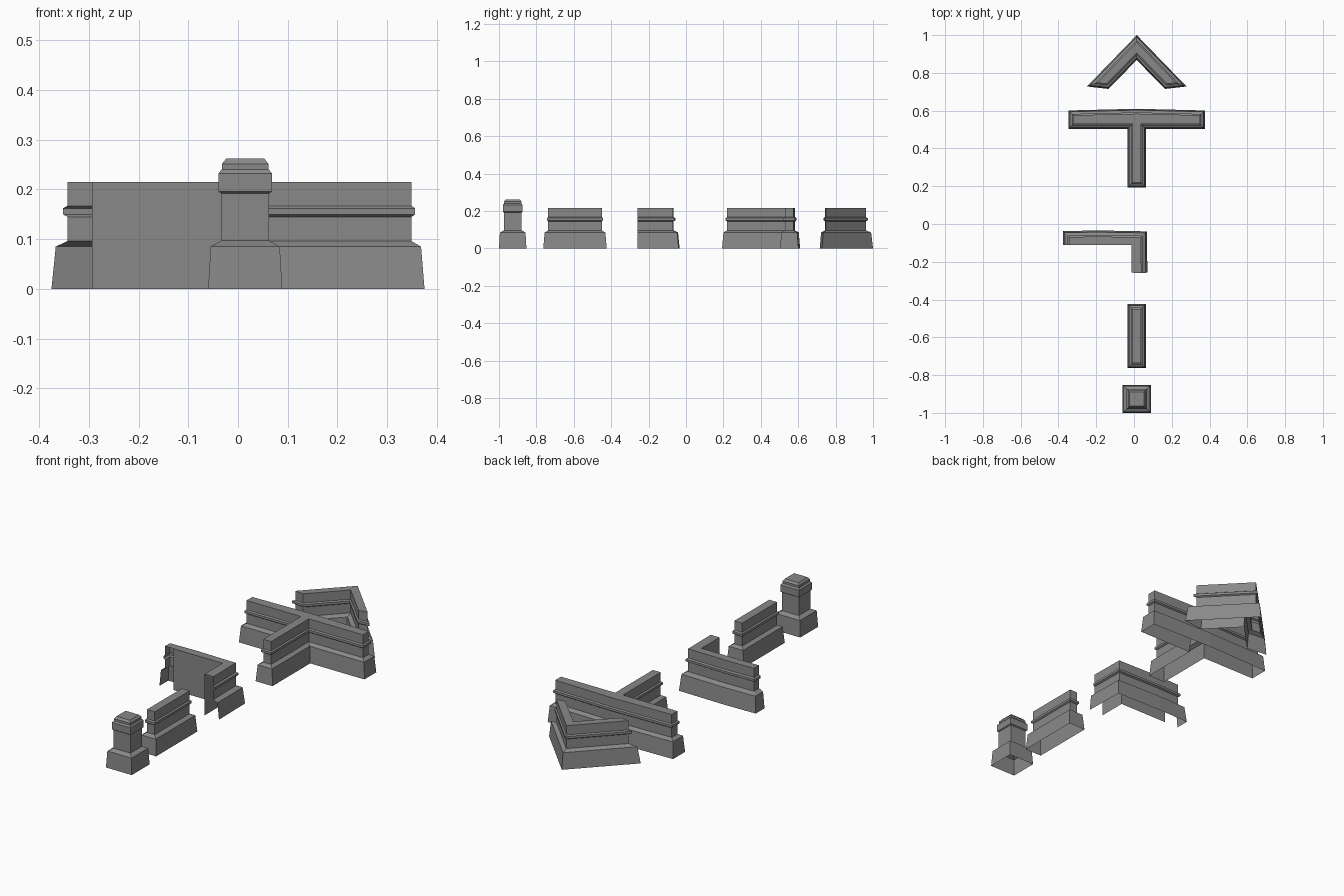
import bpy, bmesh
from mathutils import Vector

if "Cube" in bpy.data.objects:
    bpy.data.objects.remove(bpy.data.objects["Cube"])

# wall profile: (inset from footprint, height) - plinth, wall, string moulding, wall
WALL = [(0, 0), (.007, .085), (.026, .096), (.026, .145), (.019, .150),
        (.019, .162), (.026, .167), (.026, .215)]
# pillar profile: plinth, shaft, cap band, stepped top
PILLAR = [(0, 0), (.005, .085), (.0265, .097), (.0265, .192), (.0205, .196), (.0205, .232),
          (.0255, .238), (.0275, .240), (.0275, .251), (.036, .262)]

grey = bpy.data.materials.new("dark_grey")
grey.diffuse_color = (.25, .25, .25, 1)
grey.use_nodes = True
grey.node_tree.nodes["Principled BSDF"].inputs["Base Color"].default_value = grey.diffuse_color


def inset(points, d, closed=True):
    """Mitred inset to the left of a counter-clockwise path."""
    pts = [Vector(p) for p in points]
    n = len(pts)
    out = []
    for i, p in enumerate(pts):
        normals = []
        if closed or i > 0:
            e = (p - pts[i - 1]).normalized()
            normals.append(Vector((-e.y, e.x)))
        if closed or i < n - 1:
            e = (pts[(i + 1) % n] - p).normalized()
            normals.append(Vector((-e.y, e.x)))
        m = sum(normals, Vector((0, 0))).normalized()
        out.append(p + m * (d / m.dot(normals[0])))
    return out


def make(name, footprint, profile, closed=True, inner=()):
    """Sweep profile round footprint, cap the top, leave the bottom open."""
    bm = bmesh.new()
    rings = [[bm.verts.new((p.x, p.y, z)) for p in inset(footprint, d, closed)] for d, z in profile]
    n = len(footprint)
    for a, b in zip(rings, rings[1:]):
        for i in range(n if closed else n - 1):
            j = (i + 1) % n
            bm.faces.new((a[i], a[j], b[j], b[i]))
    top = profile[-1][1]
    bm.faces.new(rings[-1] + [bm.verts.new((x, y, top)) for x, y in inner])
    # plain flat walls on the inner side
    for (x0, y0), (x1, y1) in zip(inner, inner[1:]):
        bm.faces.new([bm.verts.new(c) for c in
                      ((x0, y0, 0), (x1, y1, 0), (x1, y1, top), (x0, y0, top))])
    bmesh.ops.remove_doubles(bm, verts=bm.verts, dist=1e-5)
    mesh = bpy.data.meshes.new(name)
    bm.to_mesh(mesh)
    bm.free()
    mesh.materials.append(grey)
    ob = bpy.data.objects.new(name, mesh)
    bpy.context.collection.objects.link(ob)
    return ob


def rect(x0, x1, y0, y1):
    return [(x0, y0), (x1, y0), (x1, y1), (x0, y1)]


# square pillar and straight wall
make("pillar", rect(-.060, .089, -1, -.853), PILLAR)
make("straight_wall", rect(-.034, .063, -.763, -.424), WALL)

# corner wall: moulded outside, flat inside, open at both cut ends
make("corner_wall", [(.071, -.258), (.068, -.039), (-.2, -.034), (-.375, -.038), (-.375, -.11)],
     [(d * 1.23, z) for d, z in WALL], closed=False,
     inner=[(-.294, -.11), (-.012, -.11), (-.012, -.258)])

# T junction with slightly bowed back
make("t_junction_wall", [(-.034, .193), (.063, .193), (.063, .503), (.375, .503), (.375, .601),
                         (.014, .610), (-.347, .601), (-.347, .503), (-.034, .503)], WALL)

# angled wall
make("angled_wall", [(.0145, 1), (-.249, .728), (-.135, .715), (.0145, .868),
                     (.164, .715), (.278, .728)], WALL)
